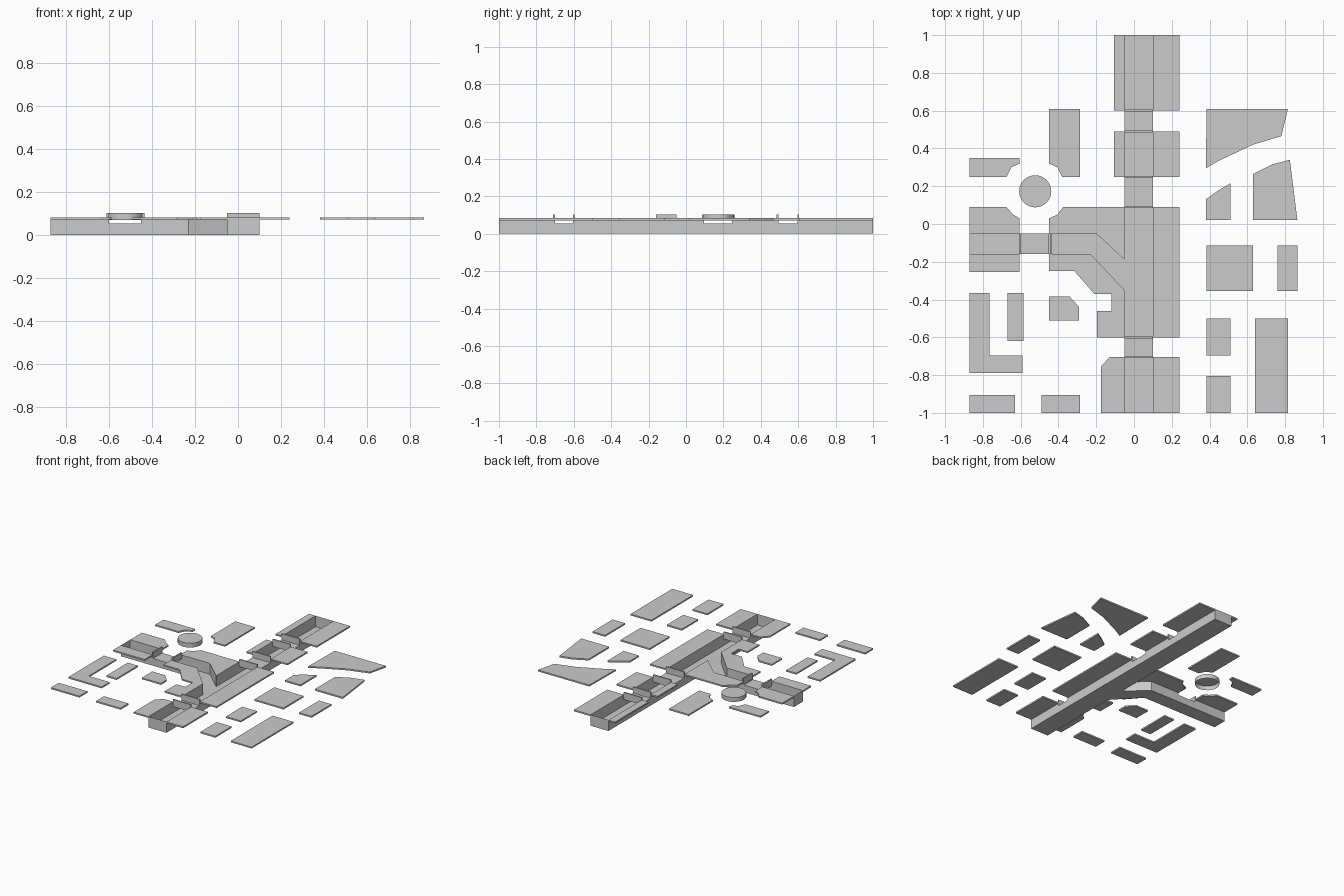
import bpy, bmesh

if "Cube" in bpy.data.objects:
    bpy.data.objects.remove(bpy.data.objects["Cube"])

SLAB_LOW, TOP = 0.072, 0.083      # pavement thickness
DECK, RAIL = 0.055, 0.102         # bridge deck level, parapet top
W, E = -0.05, 0.10                # main canal banks
S, N = -0.16, -0.05               # side canal banks
BW, BE = -0.605, -0.45            # side bridge limits
BRIDGES = [(-0.705, -0.60), (0.09, 0.25), (0.49, 0.60)]


def finish(name, bm):
    mesh = bpy.data.meshes.new(name)
    bm.to_mesh(mesh)
    bm.free()
    obj = bpy.data.objects.new(name, mesh)
    bpy.context.collection.objects.link(obj)
    return obj


def prism(name, pts, z0=SLAB_LOW, z1=TOP):
    """Extrude a flat outline upward."""
    bm = bmesh.new()
    face = bm.faces.new([bm.verts.new((x, y, z0)) for x, y in pts])
    ext = bmesh.ops.extrude_face_region(bm, geom=[face], use_keep_orig=True)
    for v in ext["geom"]:
        if isinstance(v, bmesh.types.BMVert):
            v.co.z = z1
    bmesh.ops.recalc_face_normals(bm, faces=bm.faces[:])
    return finish(name, bm)


def rect(name, x0, x1, y0, y1, z0=SLAB_LOW, z1=TOP):
    return prism(name, [(x0, y0), (x1, y0), (x1, y1), (x0, y1)], z0, z1)


def walls(name, path, tops):
    """Thin vertical wall along a path, one height per stretch."""
    bm = bmesh.new()
    for (ax, ay), (bx, by), h in zip(path, path[1:], tops):
        bm.faces.new([bm.verts.new(c) for c in
                      ((ax, ay, 0), (bx, by, 0), (bx, by, h), (ax, ay, h))])
    return finish(name, bm)


def floor(name, pts):
    bm = bmesh.new()
    bm.faces.new([bm.verts.new((x, y, 0)) for x, y in pts])
    return finish(name, bm)


# Canal floors
floor("main_canal_floor", [(W, -1), (E, -1), (E, 1), (W, 1)])
floor("side_canal_floor", [(-0.87, S), (-0.23, S), (W, -0.35), (W, -0.19),
                           (-0.20, N), (-0.87, N)])

# Canal walls, lowered where a bridge crosses
cuts = [-1] + [y for b in BRIDGES for y in b] + [1]
levels = [TOP, DECK] * 3 + [TOP]
walls("east_canal_wall", [(E, y) for y in cuts] + [(W, 1)], levels + [TOP])
walls("north_canal_wall",
      [(W, y) for y in reversed(cuts[3:])] + [(W, -0.19), (-0.20, N), (BE, N), (BW, N), (-0.87, N), (-0.87, S)],
      [TOP, DECK, TOP, DECK, TOP, TOP, TOP, DECK, TOP, TOP])
walls("south_canal_wall",
      [(-0.87, S), (BW, S), (BE, S), (-0.23, S), (W, -0.35), (W, -0.60), (W, -0.705), (W, -1), (E, -1)],
      [TOP, DECK, TOP, TOP, TOP, DECK, TOP, TOP])

# Bridges: recessed deck between two parapets
T = 0.01
for i, (y0, y1) in enumerate(BRIDGES):
    rect(f"bridge_deck_{i}", W, E, y0, y1, DECK - 0.01, DECK)
    rect(f"bridge_parapet_south_{i}", W, E, y0 - T / 2, y0 + T / 2, DECK, RAIL)
    rect(f"bridge_parapet_north_{i}", W, E, y1 - T / 2, y1 + T / 2, DECK, RAIL)
rect("side_bridge_deck", BW, BE, S, N, DECK - 0.01, DECK)
for side, x in (("west", BW), ("east", BE + 0.01)):
    rect(f"side_bridge_parapet_{side}", x - T / 2, x + T / 2, S, N, DECK, RAIL)

# Embankment pavements beside the main canal
for i, (y0, y1) in enumerate([(-1, -0.705), (-0.60, 0.09), (0.25, 0.49), (0.60, 1)]):
    rect(f"east_embankment_{i}", E, 0.24, y0, y1)
    if i > 1:
        rect(f"west_embankment_{i}", -0.105, W, y0, y1)
prism("southwest_embankment", [(-0.175, -1), (W, -1), (W, -0.705), (-0.13, -0.705), (-0.175, -0.755)])

# Pavements beside the side canal
prism("side_north_embankment", [(BE, N), (-0.20, N), (W, -0.19), (W, 0.09), (-0.375, 0.09),
                                (-0.405, 0.05), (BE, 0.03)])
prism("side_south_embankment", [(BE, S), (-0.23, S), (W, -0.35), (W, -0.60), (-0.195, -0.60),
                                (-0.195, -0.46), (-0.12, -0.46), (-0.12, -0.37), (-0.21, -0.37),
                                (-0.315, -0.25), (BE, -0.25)])
rect("west_south_embankment", -0.87, BW, -0.255, S)
prism("west_north_embankment", [(-0.87, N), (BW, N), (BW, 0.03), (-0.64, 0.05), (-0.675, 0.09), (-0.87, 0.09)])

# Blocks around the roundabout
prism("roundabout_west_block", [(-0.87, 0.25), (-0.675, 0.25), (-0.65, 0.30), (BW, 0.32), (BW, 0.35), (-0.87, 0.35)])
prism("roundabout_east_block", [(-0.38, 0.25), (-0.285, 0.25), (-0.285, 0.61), (BE, 0.61), (BE, 0.32), (-0.405, 0.30)])

# Irregular city blocks
prism("l_shaped_block", [(-0.87, -0.79), (-0.59, -0.79), (-0.59, -0.695), (-0.765, -0.695),
                         (-0.765, -0.365), (-0.87, -0.365)])
prism("chamfered_block", [(-0.45, -0.51), (-0.29, -0.51), (-0.29, -0.44), (-0.34, -0.385), (-0.45, -0.385)])
prism("northeast_block", [(0.38, 0.295), (0.45, 0.335), (0.63, 0.42), (0.78, 0.465), (0.815, 0.61), (0.385, 0.61)])
prism("small_curved_block", [(0.38, 0.02), (0.51, 0.02), (0.51, 0.215), (0.45, 0.18), (0.38, 0.13)])
prism("large_curved_block", [(0.63, 0.02), (0.865, 0.02), (0.825, 0.34), (0.73, 0.315), (0.63, 0.265)])

# Rectangular city blocks
for i, r in enumerate([(-0.67, -0.585, -0.62, -0.365), (-0.87, -0.63, -1, -0.905),
                       (-0.49, -0.285, -1, -0.905), (0.385, 0.63, -0.355, -0.115),
                       (0.76, 0.865, -0.355, -0.115), (0.385, 0.51, -0.695, -0.50),
                       (0.385, 0.51, -1, -0.805), (0.64, 0.815, -1, -0.50)]):
    rect(f"city_block_{i}", *r)

# Roundabout island: cap with open underside
bm = bmesh.new()
bmesh.ops.create_cone(bm, cap_ends=True, segments=32, radius1=0.085, radius2=0.085, depth=0.033)
bmesh.ops.delete(bm, geom=[f for f in bm.faces if f.normal.z < -0.5], context='FACES')
island = finish("roundabout_island", bm)
island.location = (-0.523, 0.173, 0.0875)
